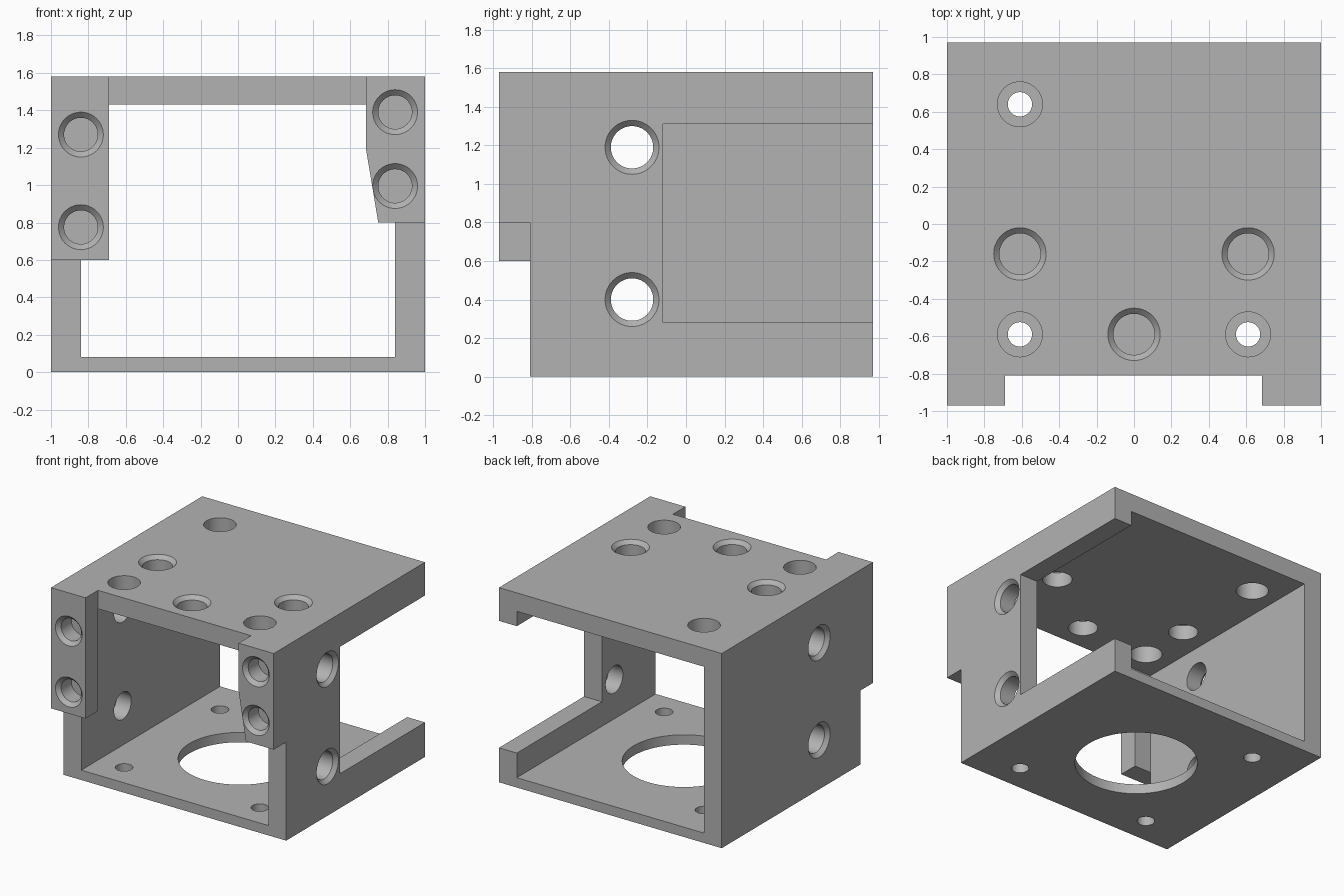
import bpy, bmesh, math
from mathutils import Vector

if "Cube" in bpy.data.objects:
    bpy.data.objects.remove(bpy.data.objects["Cube"])

grey = bpy.data.materials.new("grey")
grey.diffuse_color = (0.45, 0.45, 0.45, 1)
grey.use_nodes = True
grey.node_tree.nodes["Principled BSDF"].inputs["Base Color"].default_value = grey.diffuse_color


def loft(name, rings):
    """Solid skinned through matching rings of points."""
    bm = bmesh.new()
    vs = [[bm.verts.new(p) for p in ring] for ring in rings]
    n = len(vs[0])
    for a, b in zip(vs, vs[1:]):
        for i in range(n):
            j = (i + 1) % n
            bm.faces.new((a[i], a[j], b[j], b[i]))
    bm.faces.new(vs[0][::-1])
    bm.faces.new(vs[-1])
    bmesh.ops.recalc_face_normals(bm, faces=bm.faces)
    me = bpy.data.meshes.new(name)
    bm.to_mesh(me)
    bm.free()
    ob = bpy.data.objects.new(name, me)
    bpy.context.collection.objects.link(ob)
    me.materials.append(grey)
    return ob


def prism(name, outline, y0, y1):
    """Extrude an x-z outline along y."""
    return loft(name, [[(x, y, z) for x, z in outline] for y in (y0, y1)])


def box(name, x0, x1, y0, y1, z0, z1):
    return prism(name, [(x0, z0), (x1, z0), (x1, z1), (x0, z1)], y0, y1)


def cut(cutter):
    mod = bracket.modifiers.new("cut", 'BOOLEAN')
    mod.operation, mod.solver, mod.object = 'DIFFERENCE', 'EXACT', cutter
    bpy.context.view_layer.objects.active = bracket
    bpy.ops.object.modifier_apply(modifier=mod.name)
    bpy.data.objects.remove(cutter)


def drill(start, direction, r, depth, chamfer=0.0, sides=64):
    """Round hole from a surface point inward, optionally chamfered."""
    d = Vector(direction)
    u = d.orthogonal().normalized()
    v = d.cross(u)
    lead = 0.05
    if chamfer:
        steps = [(-lead, r + chamfer + lead), (chamfer, r), (depth, r)]
    else:
        steps = [(-lead, r), (depth, r)]
    rings = []
    for t, rad in steps:
        rings.append([Vector(start) + d * t + rad * (u * math.cos(a) + v * math.sin(a))
                      for a in (2 * math.pi * i / sides for i in range(sides))])
    cut(loft("drill", rings))


H, FRONT = 1.58, -0.81
bracket = box("bracket", -1, 1, -0.97, 0.97, 0, H)

# Hollow tunnel, open at the back
cut(box("tunnel", -0.84, 0.84, FRONT, 1.2, 0.08, 1.43))

# Front clearance that leaves the two mounting ears
cut(prism("front_clearance",
          [(-0.69, 1.8), (0.685, 1.8), (0.685, 1.19), (0.75, 0.8), (1.2, 0.8),
           (1.2, -0.2), (-1.2, -0.2), (-1.2, 0.6), (-0.69, 0.6)], -1.2, FRONT))

# Window in the right wall, open to the back
cut(box("side_window", 0.7, 1.2, -0.12, 1.2, 0.28, 1.31))

# Ear holes
for x, z in ((-0.84, 1.27), (-0.84, 0.775), (0.84, 1.39), (0.84, 0.995)):
    drill((x, -0.97, z), (0, 1, 0), 0.09, 0.97 + FRONT, 0.03)

# Side wall holes
for s in (-1, 1):
    for z in (0.40, 1.19):
        drill((s, -0.28, z), (-s, 0, 0), 0.11, 0.25, 0.03)

# Chamfered holes in the top plate
for x, y in ((-0.61, -0.16), (0.61, -0.16), (0, -0.59)):
    drill((x, y, H), (0, 0, -1), 0.11, 0.25, 0.03)

# Access holes in the top with screw holes below them in the floor
for x, y in ((-0.61, 0.64), (-0.61, -0.59), (0.61, -0.59)):
    drill((x, y, H), (0, 0, -1), 0.12, 0.25)
    drill((x, y, 0), (0, 0, 1), 0.065, 0.2)

# Large central opening in the floor
drill((0, 0.025, 0), (0, 0, 1), 0.455, 0.2, sides=96)

bpy.ops.object.select_all(action='DESELECT')
bracket.select_set(True)
bpy.context.view_layer.objects.active = bracket
bpy.ops.object.shade_smooth_by_angle(angle=math.radians(30))
